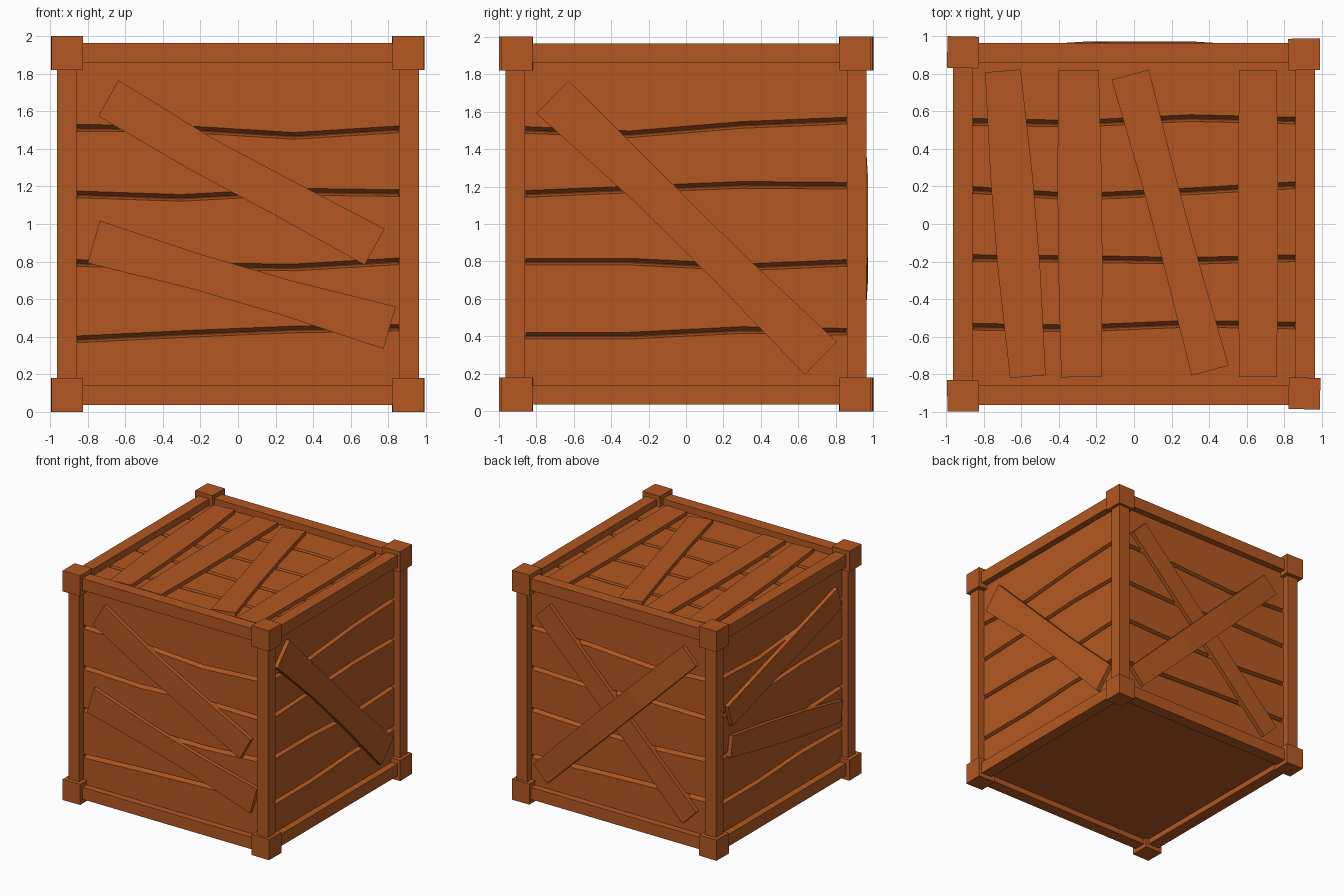
import bpy, bmesh
from mathutils import Vector, Matrix

cube = bpy.data.objects.get("Cube")
if cube:
    bpy.data.objects.remove(cube, do_unlink=True)

wood = bpy.data.materials.new("warm_brown_wood")
wood.use_nodes = True
WOOD = (0.45, 0.097, 0.015, 1)
wood.diffuse_color = WOOD
wood.node_tree.nodes["Principled BSDF"].inputs["Base Color"].default_value = WOOD

X, Y, Z = Vector((1, 0, 0)), Vector((0, 1, 0)), Vector((0, 0, 1))
CENTRE = Z.copy()
# Each side: across, up and outward directions
SIDES = {
    "front": (X, Z, -Y),
    "left": (Y, Z, X),
    "back": (-X, Z, Y),
    "right": (-Y, Z, -X),
    "top": (X, Y, Z),
}
SURFACE, VALLEY, EDGE = 0.905, 0.855, 0.9


def finish(name, bm):
    bmesh.ops.recalc_face_normals(bm, faces=bm.faces)
    mesh = bpy.data.meshes.new(name)
    bm.to_mesh(mesh)
    bm.free()
    mesh.materials.append(wood)
    obj = bpy.data.objects.new(name, mesh)
    bpy.context.collection.objects.link(obj)


def box(name, centre, size, turn=0.0):
    bm = bmesh.new()
    m = Matrix.Translation(centre) @ Matrix.Rotation(turn, 4, "Z")
    bmesh.ops.create_cube(bm, size=1, matrix=m @ Matrix.Diagonal((*size, 1)))
    finish(name, bm)


def loft(name, side, sections):
    """Join four-cornered (across, up, out) sections into a closed bar."""
    u, v, n = SIDES[side]
    bm = bmesh.new()
    rings = [[bm.verts.new(CENTRE + u * a + v * b + n * c) for a, b, c in s]
             for s in sections]
    for r, s in zip(rings, rings[1:]):
        for i in range(4):
            j = (i + 1) % 4
            bm.faces.new((r[i], r[j], s[j], s[i]))
    bm.faces.new(rings[0])
    bm.faces.new(rings[-1])
    finish(name, bm)


def boards(side, seams):
    """Five wavy boards with steep chamfered grooves between them."""
    valleys = [[z - 0.01 for z in seam] for seam in seams]
    lines = [[-EDGE] * 4] + valleys + [[EDGE] * 4]
    for k, (low, high) in enumerate(zip(lines, lines[1:])):
        sections = [[(a, lo, VALLEY), (a, lo + 0.022, SURFACE),
                     (a, hi - 0.014, SURFACE), (a, hi, VALLEY)]
                    for a, lo, hi in zip((-EDGE, -0.3, 0.3, EDGE), low, high)]
        loft(f"{side}_board_{k + 1}", side, sections)


def plank(name, side, start, end, width, waist, bend=0.0, top=0.94, mid_top=0.94):
    """Nailed-on plank with a slightly uneven outline."""
    p, q = Vector(start), Vector(end)
    d = (q - p).normalized()
    across = Vector((-d.y, d.x))
    sections = []
    for t, w, b, h in ((0, width, 0, top), (0.35, waist, bend, mid_top),
                       (0.65, waist, bend / 2, mid_top), (1, width, 0, top)):
        c = p.lerp(q, t) + across * b
        lo, hi = c - across * w / 2, c + across * w / 2
        sections.append([(*lo, h - 0.06), (*lo, h), (*hi, h), (*hi, h - 0.06)])
    loft(name, side, sections)


# Solid core and the shallow recessed floor
box("core", (0, 0, 0.98), (1.72, 1.72, 1.76))
box("floor_panel", (0, 0, 0.105), (1.8, 1.8, 0.04))

# Boarded sides and lid
WALL_A = [[-0.61, -0.58, -0.555, -0.545], [-0.2, -0.22, -0.225, -0.19],
          [0.165, 0.145, 0.178, 0.17], [0.518, 0.512, 0.475, 0.513]]
WALL_B = [[-0.59, -0.59, -0.56, -0.57], [-0.195, -0.195, -0.225, -0.2],
          [0.165, 0.19, 0.215, 0.21], [0.51, 0.485, 0.535, 0.56]]
LID = [[-0.54, -0.55, -0.525, -0.535], [-0.175, -0.18, -0.19, -0.175],
       [0.19, 0.15, 0.18, 0.215], [0.55, 0.54, 0.57, 0.555]]
for side, seams in (("front", WALL_A), ("back", WALL_A), ("left", WALL_B),
                    ("right", WALL_B), ("top", LID)):
    boards(side, seams)

# Frame rails and posts
R, T, L = 0.911, 0.104, 1.7
for i, a in enumerate((-R, R)):
    for j, b in enumerate((-R, R)):
        box(f"post_{i}{j}", (a, b, 1), (T, T, L))
        box(f"side_rail_{i}{j}", (a, 0, 1 + b), (T, L, T))
        box(f"cross_rail_{i}{j}", (0, a, 1 + b), (L, T, T))

# Corner blocks, set a little unevenly
for name, x, y, turn in (("front_right", -0.91, -0.914, 0.01),
                         ("back_right", -0.91, 0.914, -0.02),
                         ("back_left", 0.906, 0.903, 0.015),
                         ("front_left", 0.907, -0.902, -0.02)):
    for level, z in (("bottom", 0.09), ("top", 1.91)):
        box(f"{level}_{name}_block", (x, y, z), (0.168, 0.168, 0.18), turn)

# Planks nailed over the sides and lid
plank("front_plank_upper", "front", (-0.69, 0.67), (0.727, -0.122), 0.22, 0.205, -0.018)
plank("front_plank_lower", "front", (-0.768, -0.095), (0.807, -0.552), 0.235, 0.19)
plank("left_plank", "left", (-0.713, 0.678), (0.72, -0.717), 0.245, 0.21, 0.01)
plank("back_plank_under", "back", (-0.73, 0.7), (0.69, -0.73), 0.19, 0.18)
plank("back_plank_over", "back", (-0.75, -0.73), (0.69, 0.68), 0.19, 0.2, mid_top=0.971)
plank("right_plank_upper", "right", (-0.73, 0.14), (0.78, 0.6), 0.2, 0.2)
plank("right_plank_lower", "right", (-0.71, -0.13), (0.81, -0.4), 0.18, 0.21)
plank("lid_plank_1", "top", (-0.698, 0.815), (-0.565, -0.812), 0.19, 0.225)
plank("lid_plank_2", "top", (-0.295, 0.82), (-0.28, -0.815), 0.215, 0.235)
plank("lid_plank_3", "top", (-0.02, 0.795), (0.405, -0.78), 0.205, 0.185)
plank("lid_plank_4", "top", (0.66, 0.82), (0.66, -0.815), 0.2, 0.212)
